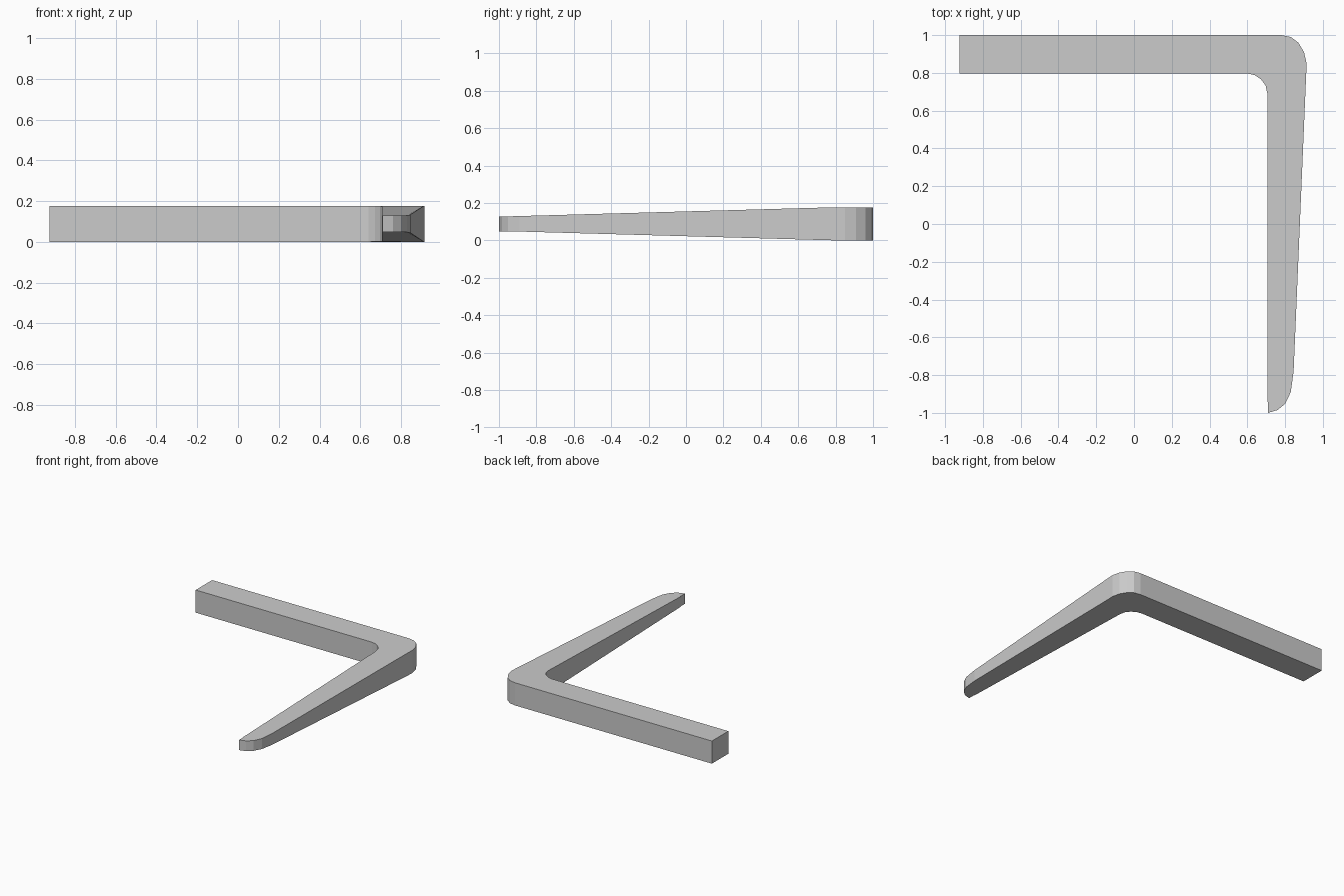
import bpy, bmesh

cube = bpy.data.objects.get("Cube")
if cube:
    bpy.data.objects.remove(cube, do_unlink=True)

HEIGHT, TIP_HALF = 0.177, 0.04
MID = HEIGHT / 2
TAPER_START, TAPER_END = 0.797, -0.94

# Plan outline of the bent bar, counter-clockwise
straight_end = [(-0.924, 1.0), (-0.924, 0.797)]
inner_bend = [(0.60, 0.797), (0.64, 0.788), (0.673, 0.765), (0.697, 0.733), (0.706, 0.69)]
rounded_tip = [(0.706, -0.94), (0.71, -0.945), (0.71, -1.0), (0.76, -0.985), (0.80, -0.952),
               (0.83, -0.89), (0.845, -0.78)]
outer_bend = [(0.914, 0.85), (0.90, 0.91), (0.87, 0.96), (0.83, 0.99), (0.78, 1.0)]
outline = straight_end + inner_bend + rounded_tip + outer_bend

# Flat profile, cut where the taper begins and ends
bm = bmesh.new()
bm.faces.new([bm.verts.new((x, y, 0)) for x, y in outline])
for y in (TAPER_START, TAPER_END):
    bmesh.ops.bisect_plane(bm, geom=bm.verts[:] + bm.edges[:] + bm.faces[:], dist=1e-4,
                           plane_co=(0, y, 0), plane_no=(0, 1, 0))

# Extrude, then thin the long arm towards its tip
raised = bmesh.ops.extrude_face_region(bm, geom=bm.faces[:])
for v in raised["geom"]:
    if isinstance(v, bmesh.types.BMVert):
        v.co.z = HEIGHT
for v in bm.verts:
    t = (TAPER_START - v.co.y) / (TAPER_START - TAPER_END)
    t = min(1, max(0, t))
    half = MID + (TIP_HALF - MID) * t
    v.co.z = MID + half if v.co.z > MID else MID - half
bmesh.ops.recalc_face_normals(bm, faces=bm.faces[:])

mesh = bpy.data.meshes.new("bent_bar")
bm.to_mesh(mesh)
bm.free()
bar = bpy.data.objects.new("bent_bar", mesh)
bpy.context.collection.objects.link(bar)

# Plain grey material
grey = bpy.data.materials.new("light_grey")
grey.use_nodes = True
colour = (0.6, 0.6, 0.6, 1)
grey.diffuse_color = colour
grey.node_tree.nodes["Principled BSDF"].inputs["Base Color"].default_value = colour
mesh.materials.append(grey)
